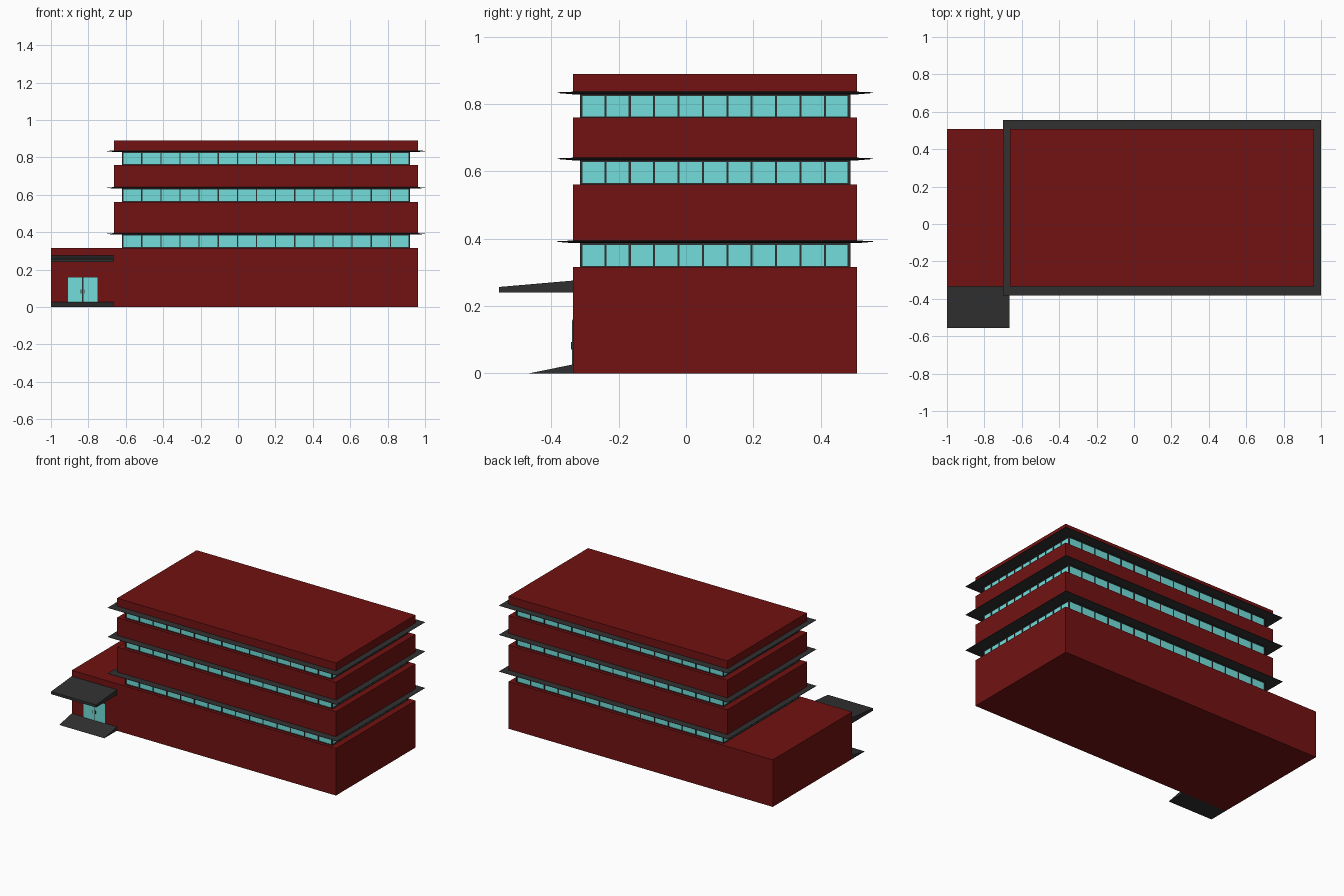
import bpy, bmesh

if "Cube" in bpy.data.objects:
    bpy.data.objects.remove(bpy.data.objects["Cube"])


def material(name, rgb):
    m = bpy.data.materials.new(name)
    m.diffuse_color = (*rgb, 1)
    m.use_nodes = True
    m.node_tree.nodes["Principled BSDF"].inputs["Base Color"].default_value = m.diffuse_color
    return m


RED = material("red_wall", (0.17, 0.006, 0.006))
DARK = material("dark_trim", (0.03, 0.03, 0.03))
GLASS = material("glass", (0.17, 0.73, 0.71))


def finish(name, bm, mat):
    bmesh.ops.recalc_face_normals(bm, faces=bm.faces)
    me = bpy.data.meshes.new(name)
    bm.to_mesh(me)
    bm.free()
    me.materials.append(mat)
    ob = bpy.data.objects.new(name, me)
    bpy.context.collection.objects.link(ob)
    return ob


def add_box(bm, x0, x1, y0, y1, z0, z1):
    vs = bmesh.ops.create_cube(bm, size=1)["verts"]
    for v in vs:
        v.co = (x1 if v.co.x > 0 else x0,
                y1 if v.co.y > 0 else y0,
                z1 if v.co.z > 0 else z0)


def boxes(name, mat, *dims):
    bm = bmesh.new()
    for d in dims:
        add_box(bm, *d)
    return finish(name, bm, mat)


def wedge(name, mat, x0, x1, profile):
    """Extrude a y-z profile along x."""
    bm = bmesh.new()
    f = bm.faces.new([bm.verts.new((x0, y, z)) for y, z in profile])
    ext = bmesh.ops.extrude_face_region(bm, geom=[f])["geom"]
    for v in ext:
        if isinstance(v, bmesh.types.BMVert):
            v.co.x = x1
    return finish(name, bm, mat)


def loft(name, mat, rings):
    """Stack of rectangles (x0, x1, y0, y1, z), capped at both ends."""
    bm = bmesh.new()
    loops = [[bm.verts.new(p) for p in ((a, c, z), (b, c, z), (b, d, z), (a, d, z))]
             for a, b, c, d, z in rings]
    for lo, hi in zip(loops, loops[1:]):
        for i in range(4):
            j = (i + 1) % 4
            bm.faces.new((lo[i], lo[j], hi[j], hi[i]))
    bm.faces.new(loops[0])
    bm.faces.new(loops[-1])
    return finish(name, bm, mat)


# Footprints: tower walls, window band, overhanging eaves
WX0, WX1, WY0, WY1 = -0.663, 0.962, -0.335, 0.508
GX0, GX1, GY0, GY1 = -0.62, 0.92, -0.315, 0.488
EX0, EX1, EY0, EY1 = -0.70, 1.0, -0.382, 0.555

# Solid wall storeys and low entrance wing
boxes("ground_floor", RED, (-1.0, WX1, WY0, WY1, 0, 0.316))
for i, (z0, z1) in enumerate([(0.39, 0.562), (0.636, 0.76), (0.832, 0.89)]):
    boxes(f"wall_band_{i + 1}", RED, (WX0, WX1, WY0, WY1, z0, z1))

# Window bands with mullions, rails and eaves
T, W = 0.004, 0.003
for i, (z0, z1) in enumerate([(0.316, 0.39), (0.562, 0.636), (0.76, 0.832)]):
    n = i + 1
    boxes(f"window_glass_{n}", GLASS,
          (GX0 + T, GX1 - T, GY0 + T, GY1 - T, z0, z1))
    bars = [(GX0, GX1, GY0, GY1, z0, z0 + 0.004),
            (GX0, GX1, GY0, GY1, z1 - 0.008, z1)]
    for k in range(16):
        x = GX0 + W + (GX1 - GX0 - 2 * W) * k / 15
        for y in (GY0, GY1 - 2 * T):
            bars.append((x - W, x + W, y, y + 2 * T, z0, z1))
    for k in range(12):
        y = GY0 + W + (GY1 - GY0 - 2 * W) * k / 11
        for x in (GX0, GX1 - 2 * T):
            bars.append((x, x + 2 * T, y - W, y + W, z0, z1))
    boxes(f"window_frame_{n}", DARK, *bars)
    wall, edge = (WX0, WX1, WY0, WY1), (EX0, EX1, EY0, EY1)
    loft(f"eaves_{n}", DARK, [(*wall, z1 - 0.003), (*edge, z1 + 0.001),
                              (*edge, z1 + 0.003), (*wall, z1 + 0.005)])

# Entrance canopy and ramp
wedge("entrance_canopy", DARK, -1.0, -0.665,
      [(-0.555, 0.24), (-0.335, 0.24), (-0.335, 0.276), (-0.555, 0.257)])
wedge("entrance_ramp", DARK, -1.0, -0.665,
      [(-0.468, 0), (-0.335, 0), (-0.335, 0.027)])

# Double door with handles
boxes("door_frame", DARK, (-0.912, -0.748, -0.337, -0.33, 0.02, 0.161))
for side, s in (("left", -1), ("right", 1)):
    xs = sorted((-0.83 + s * 0.003, -0.83 + s * 0.079))
    boxes(f"door_glass_{side}", GLASS, (*xs, -0.339, -0.333, 0.022, 0.158))
    hx = -0.83 + s * 0.01
    boxes(f"door_handle_{side}", DARK,
          (hx - 0.002, hx + 0.002, -0.342, -0.336, 0.072, 0.094))
